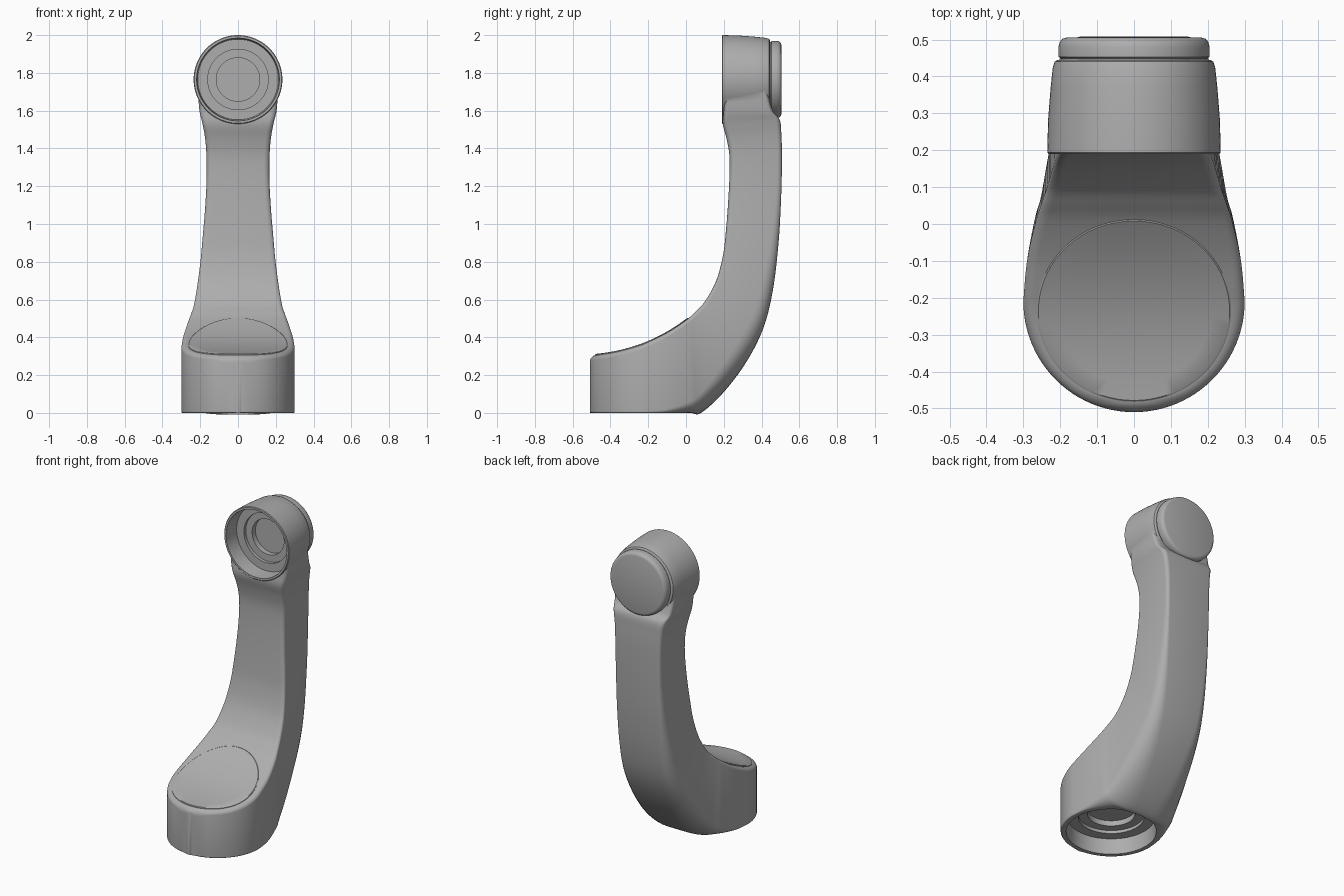
import bpy, bmesh, math
from mathutils import Vector, Matrix

if "Cube" in bpy.data.objects:
    bpy.data.objects.remove(bpy.data.objects["Cube"])

GREY = (0.42, 0.42, 0.42, 1)
grey = bpy.data.materials.new("plain grey")
grey.use_nodes = True
grey.diffuse_color = GREY
grey.node_tree.nodes["Principled BSDF"].inputs["Base Color"].default_value = GREY

BASE_Y, BASE_R, HEAD_Z = -0.21, 0.3, 1.765


def make_object(name, bm):
    bmesh.ops.recalc_face_normals(bm, faces=bm.faces)
    mesh = bpy.data.meshes.new(name)
    bm.to_mesh(mesh)
    bm.free()
    mesh.materials.append(grey)
    obj = bpy.data.objects.new(name, mesh)
    bpy.context.collection.objects.link(obj)
    return obj


def bridge(bm, rings):
    for a, b in zip(rings, rings[1:]):
        n = len(a)
        for i in range(n):
            bm.faces.new((a[i], a[(i + 1) % n], b[(i + 1) % n], b[i]))


def lathe(name, profile, matrix, n=96):
    """Solid of revolution from (radius, height) points, closed by flat ends."""
    bm = bmesh.new()
    rings = []
    for r, h in profile:
        angles = [2 * math.pi * i / n for i in range(n)]
        rings.append([bm.verts.new(matrix @ Vector((r * math.cos(a), r * math.sin(a), h)))
                      for a in angles])
    bridge(bm, rings)
    bm.faces.new(rings[0])
    bm.faces.new(rings[-1])
    return make_object(name, bm)


def top_height(y):
    u = y + 0.49
    return 0.305 + 0.09 * u + 0.42 * u * u + 0.35 * u ** 3


def chord(y, r):
    return math.sqrt(max(r * r - (y - BASE_Y) ** 2, 0.00002))


def section(iy, iz, oy, oz, w, wb, ry, rx=0.03, ri=0.025, steps=6):
    """Rounded ring between an inner and an outer point of the side profile."""
    inner, outer = Vector((0, iy, iz)), Vector((0, oy, oz))
    length = (outer - inner).length
    along = (outer - inner) / length
    half = []
    for i in range(steps + 1):
        a = math.pi / 2 * i / steps
        half.append((w - rx + rx * math.sin(a), ri * (1 - math.cos(a))))
    for i in range(steps + 1):
        a = math.pi / 2 * i / steps
        half.append((wb + (w - wb) * math.cos(a), length - ry + ry * math.sin(a)))
    ring = half + [(-x, d) for x, d in reversed(half)]
    return [inner + along * d + Vector((x, 0, 0)) for x, d in ring]


def smooth_keys(keys, steps=5):
    """Catmull-Rom interpolation through tuples."""
    out = []
    for i in range(len(keys) - 1):
        p0, p1 = keys[max(i - 1, 0)], keys[i]
        p2, p3 = keys[i + 1], keys[min(i + 2, len(keys) - 1)]
        for s in range(steps):
            t = s / steps
            out.append([b + 0.5 * t * (c - a + t * (2 * a - 5 * b + 4 * c - d
                        + t * (3 * (b - c) + d - a)))
                        for a, b, c, d in zip(p0, p1, p2, p3)])
    return out + [keys[-1]]


# Arm: round front of the base, then a curved sweep up to the head
sections = []
for k in range(1, 24):
    a = math.pi / 2 * k / 24
    y = BASE_Y - BASE_R * math.cos(a)
    w = BASE_R * math.sin(a)
    inset = min(w - chord(y, BASE_R - 0.03), w - 0.004)
    drop = 0.025 * min(1, max(0, (-0.48 - y) / 0.03)) ** 2
    sections.append(section(y, top_height(y) - drop, y, 0, w,
                            min(chord(y, 0.292), w - 0.003), 0.008, inset))

# inner y, inner z, outer y, outer z, half width, back half width, back rounding
KEYS = [
    (-.21, .371, -.21, 0, .3, .292, .008),
    (-.1, .425, -.1, 0, .29, .272, .02),
    (0, .491, .02, 0, .268, .18, .06),
    (.05, .535, .08, 0, .252, .07, .1),
    (.1, .59, .2, .11, .234, .08, .12),
    (.16, .7, .32, .27, .215, .1, .12),
    (.195, .83, .41, .45, .198, .12, .1),
    (.21, .95, .46, .65, .187, .13, .08),
    (.222, 1.1, .49, .9, .174, .14, .05),
    (.23, 1.25, .504, 1.15, .166, .145, .03),
    (.23, 1.36, .508, 1.35, .167, .145, .025),
    (.215, 1.45, .505, 1.47, .174, .15, .025),
    (.195, 1.53, .497, 1.55, .188, .16, .025),
    (.2, 1.6, .46, 1.6, .204, .17, .02),
    (.205, 1.7, .43, 1.7, .212, .19, .02),
]
sections += [section(*k) for k in smooth_keys(KEYS)]
bm = bmesh.new()
rings = [[bm.verts.new(p) for p in s] for s in sections]
bridge(bm, rings)
bm.faces.new(rings[0])
bm.faces.new(rings[-1])
arm = make_object("arm", bm)

# Head: tapered barrel with a back cap set off by a groove
along_y = Matrix.Translation((0, 0, HEAD_Z)) @ Matrix.Rotation(-math.pi / 2, 4, "X")
head = lathe("head", [(.231, .19), (.235, .194), (.233, .28), (.226, .37), (.22, .425),
                      (.215, .44), (.207, .445), (.198, .445), (.198, .449), (.205, .453),
                      (.205, .48), (.201, .494), (.194, .502), (.184, .505)], along_y)

# Stepped sockets in the head and under the base
SOCKET = [(.219, -.03), (.219, 0), (.213, .1), (.16, .1), (.16, .12), (.115, .12), (.115, .155)]
head_cutter = lathe("head_socket_cutter", [(r, h + 0.19) for r, h in SOCKET], along_y)
base_cutter = lathe("base_socket_cutter", [(r * 1.22, h) for r, h in SOCKET],
                    Matrix.Translation((0, BASE_Y, 0)))

for tool, operation in ((head, "UNION"), (head_cutter, "DIFFERENCE"), (base_cutter, "DIFFERENCE")):
    mod = arm.modifiers.new(tool.name, "BOOLEAN")
    mod.object, mod.operation, mod.solver = tool, operation, "EXACT"
    tool.hide_render = True
bpy.context.view_layer.update()
result = bpy.data.meshes.new_from_object(arm.evaluated_get(bpy.context.evaluated_depsgraph_get()))
arm.modifiers.clear()
arm.data = result
for tool in (head, head_cutter, base_cutter):
    bpy.data.objects.remove(tool)

# Base cover: thin round plate following the sloped top
bm = bmesh.new()
rings = []
for r, lift in ((1, -.012), (1, .003), (.985, .006), (.8, .006), (.6, .006), (.4, .006), (.2, .006), (.04, .006)):
    ring = []
    for i in range(72):
        a = 2 * math.pi * i / 72
        y = -0.235 + 0.247 * r * math.sin(a)
        ring.append(bm.verts.new((0.263 * r * math.cos(a), y, top_height(y) + lift)))
    rings.append(ring)
bridge(bm, rings)
bm.faces.new(rings[-1])
cover = make_object("base_cover", bm)

for obj in (arm, cover):
    bpy.ops.object.select_all(action="DESELECT")
    obj.select_set(True)
    bpy.context.view_layer.objects.active = obj
    bpy.ops.object.shade_smooth_by_angle(angle=math.radians(35))
